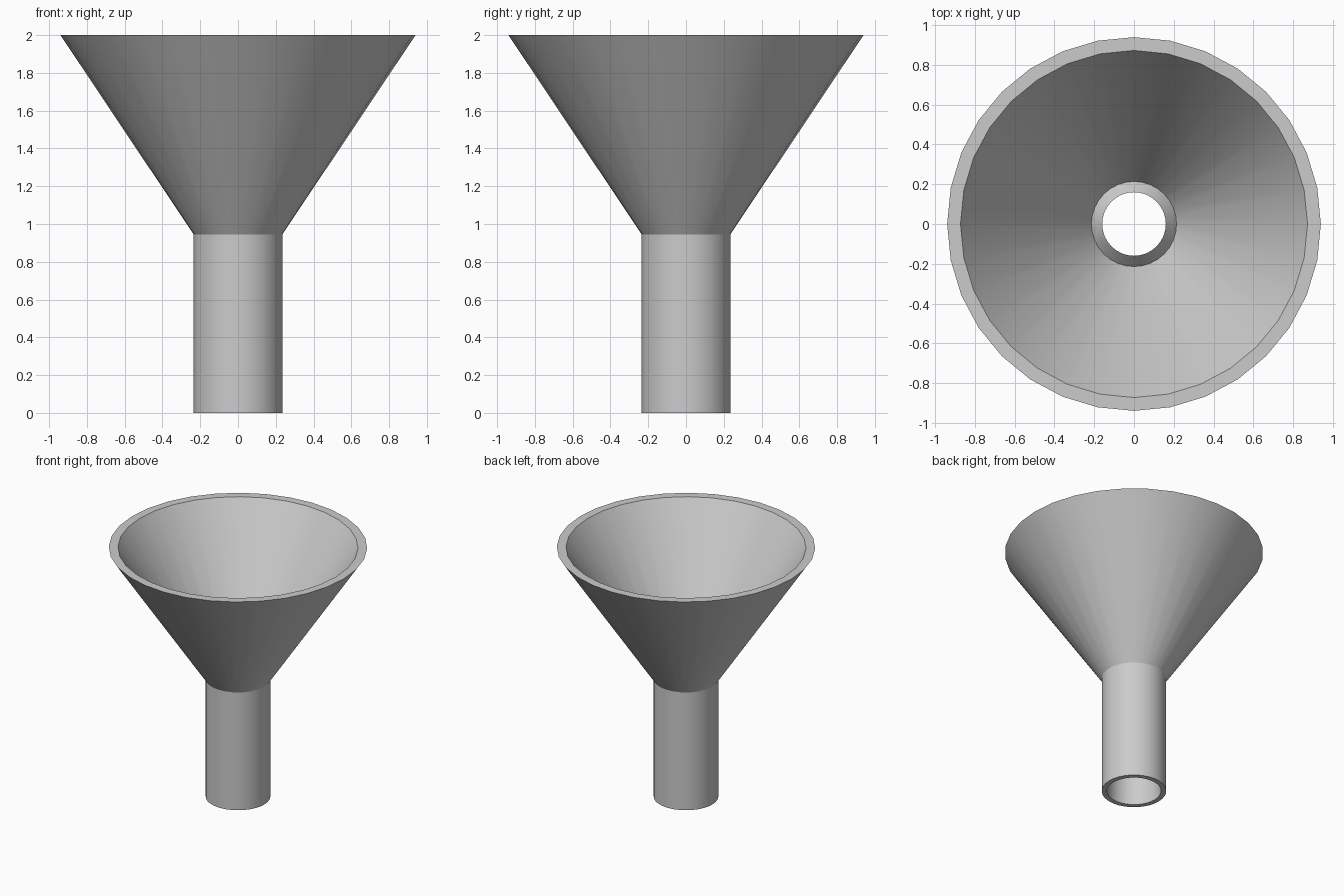
import bpy, bmesh, math

if "Cube" in bpy.data.objects:
    bpy.data.objects.remove(bpy.data.objects["Cube"])

SIDES = 32

# Closed wall section (radius, height): outside upwards, then inside downwards
PROFILE = [
    (0.235, 0.0),    # spout foot
    (0.235, 0.945),  # spout meets cone
    (0.94, 2.0),     # outer rim
    (0.873, 2.0),    # inner rim
    (0.214, 1.0),    # bottom of the bowl
    (0.16, 1.06),    # raised lip round the drain
    (0.197, 0.0),    # bore opening
]


def lathe(name, profile, sides):
    bm = bmesh.new()
    rings = []
    for i in range(sides):
        a = 2 * math.pi * i / sides
        rings.append([bm.verts.new((r * math.cos(a), r * math.sin(a), z))
                      for r, z in profile])
    n = len(profile)
    for i in range(sides):
        p, q = rings[i], rings[(i + 1) % sides]
        for j in range(n):
            k = (j + 1) % n
            bm.faces.new((p[j], q[j], q[k], p[k]))
    bmesh.ops.recalc_face_normals(bm, faces=bm.faces)
    mesh = bpy.data.meshes.new(name)
    bm.to_mesh(mesh)
    bm.free()
    obj = bpy.data.objects.new(name, mesh)
    bpy.context.collection.objects.link(obj)
    return obj


funnel = lathe("funnel", PROFILE, SIDES)
bpy.context.view_layer.objects.active = funnel
funnel.select_set(True)
bpy.ops.object.shade_smooth_by_angle(angle=math.radians(30))
